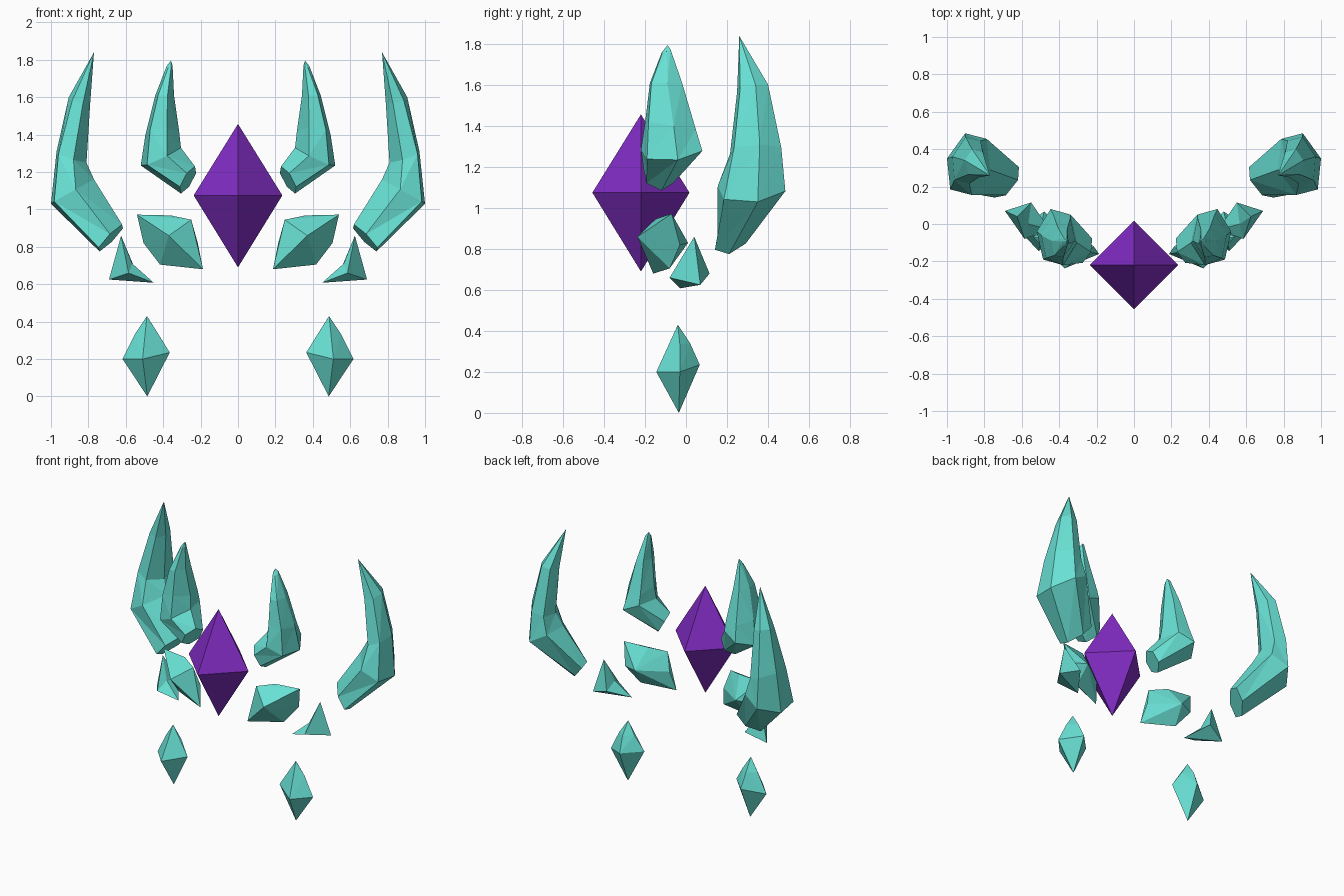
import bpy, bmesh, math
from mathutils import Vector

if "Cube" in bpy.data.objects:
    bpy.data.objects.remove(bpy.data.objects["Cube"])


def material(name, rgb):
    m = bpy.data.materials.new(name)
    m.diffuse_color = (*rgb, 1)
    m.use_nodes = True
    m.node_tree.nodes["Principled BSDF"].inputs["Base Color"].default_value = m.diffuse_color
    return m


TEAL = material("teal_crystal", (0.14, 0.75, 0.66))
PURPLE = material("purple_crystal", (0.22, 0.025, 0.55))


def finish(bm, name, mat, mirrored=True):
    bmesh.ops.recalc_face_normals(bm, faces=bm.faces[:])
    mesh = bpy.data.meshes.new(name)
    bm.to_mesh(mesh)
    bm.free()
    mesh.materials.append(mat)
    obj = bpy.data.objects.new(name, mesh)
    bpy.context.collection.objects.link(obj)
    if mirrored:
        mod = obj.modifiers.new("mirror", 'MIRROR')
        mod.use_mirror_merge = False
    return obj


def horn(name, stations, tip, sides=6):
    """Loft rings given as (inner point, outer point, half-depth vector) up to a tip."""
    bm = bmesh.new()
    rings = []
    for inner, outer, depth in stations:
        i, o, v = Vector(inner), Vector(outer), Vector(depth) / math.sin(math.pi / 3)
        c, u = (i + o) / 2, (o - i) / 2
        angles = [2 * math.pi * k / sides for k in range(sides)]
        rings.append([bm.verts.new(c + u * math.cos(a) + v * math.sin(a)) for a in angles])
    bm.faces.new(rings[0])
    top = bm.verts.new(tip)
    for k in range(sides):
        n = (k + 1) % sides
        for a, b in zip(rings, rings[1:]):
            bm.faces.new((a[k], a[n], b[n]))
            bm.faces.new((a[k], b[n], b[k]))
        bm.faces.new((rings[-1][k], rings[-1][n], top))
    return finish(bm, name, TEAL)


def bipyramid(name, pole_a, pole_b, ring, mat, mirrored=True):
    bm = bmesh.new()
    a, b = bm.verts.new(pole_a), bm.verts.new(pole_b)
    r = [bm.verts.new(p) for p in ring]
    for p, q in zip(r, r[1:] + r[:1]):
        bm.faces.new((a, p, q))
        bm.faces.new((b, q, p))
    return finish(bm, name, mat, mirrored)


def hull(name, points):
    bm = bmesh.new()
    for p in points:
        bm.verts.new(p)
    bmesh.ops.convex_hull(bm, input=bm.verts[:])
    loose = [v for v in bm.verts if not v.link_faces]
    bmesh.ops.delete(bm, geom=loose, context='VERTS')
    return finish(bm, name, TEAL)


# Central purple gem
R, Y, Z = 0.237, -0.22, 1.075
bipyramid("core_gem", (0, Y, 1.457), (0, Y, 0.69),
          [(R, Y, Z), (0, Y + R, Z), (-R, Y, Z), (0, Y - R, Z)], PURPLE, False)

# Large outer horns
horn("outer_horn", [
    ((0.62, 0.235, 0.92), (0.74, 0.21, 0.775), (-0.035, 0.075, 0.015)),
    ((0.77, 0.29, 1.16), (1.0, 0.35, 1.03), (-0.04, 0.15, 0.02)),
    ((0.81, 0.32, 1.25), (0.97, 0.36, 1.31), (-0.03, 0.115, 0.0)),
    ((0.79, 0.31, 1.57), (0.905, 0.34, 1.6), (-0.01, 0.068, 0.01)),
], (0.77, 0.26, 1.84))

# Smaller inner horns
horn("inner_horn", [
    ((0.23, -0.15, 1.23), (0.305, -0.12, 1.085), (-0.025, 0.065, 0.0)),
    ((0.305, -0.10, 1.33), (0.52, -0.04, 1.235), (-0.02, 0.135, 0.02)),
    ((0.315, -0.09, 1.42), (0.495, -0.06, 1.40), (-0.02, 0.115, -0.02)),
    ((0.342, -0.105, 1.61), (0.442, -0.09, 1.61), (-0.01, 0.075, 0.0)),
    ((0.35, -0.10, 1.77), (0.382, -0.095, 1.765), (0.0, 0.02, 0.01)),
], (0.358, -0.09, 1.795))

# Chunky shards beside the gem
hull("middle_shard", [
    (0.54, -0.07, 0.972), (0.36, -0.09, 0.968), (0.25, -0.15, 0.945),
    (0.187, -0.16, 0.68), (0.417, -0.08, 0.705), (0.37, -0.237, 0.86),
    (0.40, 0.01, 0.83), (0.505, -0.03, 0.82), (0.215, -0.12, 0.82)])

# Thin splinters below the outer horns
bipyramid("splinter", (0.625, 0.04, 0.86), (0.45, -0.03, 0.608),
          [(0.565, 0.0, 0.71), (0.585, -0.08, 0.66),
           (0.69, 0.07, 0.625), (0.55, 0.115, 0.68)], TEAL)

# Lowest hanging crystals
hull("lower_crystal", [
    (0.487, -0.04, 0.43), (0.485, -0.035, 0.0),
    (0.365, -0.05, 0.235), (0.51, -0.145, 0.2), (0.617, -0.03, 0.2),
    (0.48, 0.067, 0.235), (0.55, -0.03, 0.335), (0.43, -0.03, 0.34),
    (0.49, 0.02, 0.34)])
